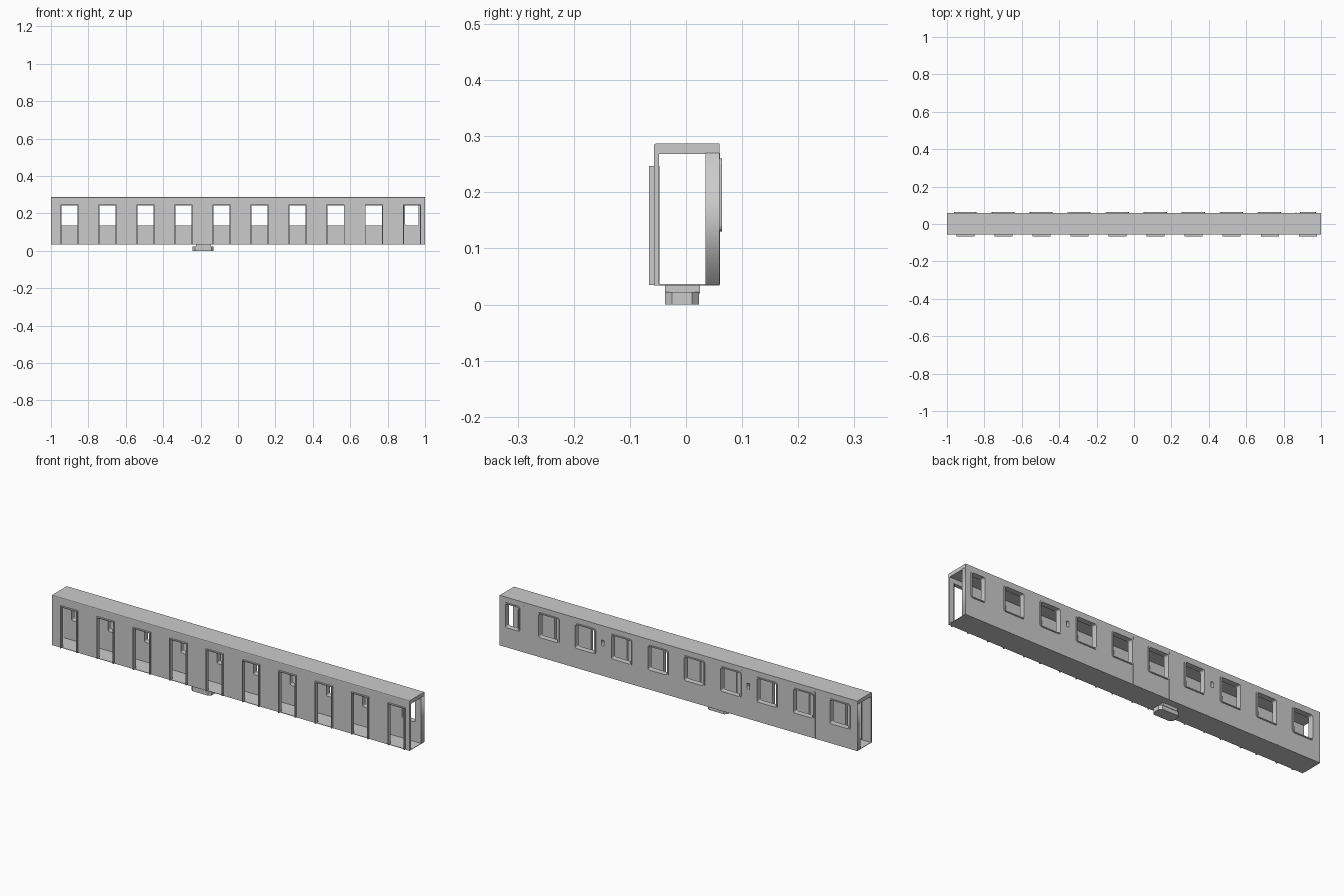
import bpy, bmesh, math

if "Cube" in bpy.data.objects:
    bpy.data.objects.remove(bpy.data.objects["Cube"])

BAYS = [-0.902 + 0.2035 * i for i in range(10)]


def add_mesh(name, boxes):
    """One object out of boxes given as (x0, x1, y0, y1, z0, z1)."""
    bm = bmesh.new()
    for x0, x1, y0, y1, z0, z1 in boxes:
        v = bmesh.ops.create_cube(bm, size=1)["verts"]
        bmesh.ops.scale(bm, vec=(x1 - x0, y1 - y0, z1 - z0), verts=v)
        bmesh.ops.translate(bm, vec=((x0 + x1) / 2, (y0 + y1) / 2, (z0 + z1) / 2), verts=v)
    me = bpy.data.meshes.new(name)
    bm.to_mesh(me)
    bm.free()
    ob = bpy.data.objects.new(name, me)
    bpy.context.collection.objects.link(ob)
    return ob


def rounded(x0, x1, z0, z1, r):
    """Rounded rectangle outline; r = 0 gives a plain rectangle."""
    if r == 0:
        return [(x0, z0), (x1, z0), (x1, z1), (x0, z1)]
    pts = []
    for cx, cz, a in ((x1 - r, z1 - r, 0), (x0 + r, z1 - r, 90), (x0 + r, z0 + r, 180), (x1 - r, z0 + r, 270)):
        for k in range(5):
            t = math.radians(a + k * 22.5)
            pts.append((cx + r * math.cos(t), cz + r * math.sin(t)))
    return pts


def plate(name, outlines, y0, y1):
    """Upright plate with holes: filled 2D outlines extruded along y."""
    cu = bpy.data.curves.new(name, "CURVE")
    cu.dimensions = "2D"
    cu.fill_mode = "BOTH"
    cu.extrude = (y1 - y0) / 2
    for pts in outlines:
        sp = cu.splines.new("POLY")
        sp.points.add(len(pts) - 1)
        for p, (x, z) in zip(sp.points, pts):
            p.co = (x, z, 0, 1)
        sp.use_cyclic_u = True
    ob = bpy.data.objects.new(name, cu)
    ob.location.y = (y0 + y1) / 2
    ob.rotation_euler.x = math.pi / 2
    bpy.context.collection.objects.link(ob)
    bpy.ops.object.select_all(action="DESELECT")
    ob.select_set(True)
    bpy.context.view_layer.objects.active = ob
    bpy.ops.object.convert(target="MESH")
    return bpy.context.object


# Front wall: piers between doorways plus a band above them
D, TOP = 0.047, 0.245
edges = [-1.0] + [e for x in BAYS for e in (x - D, x + D)] + [1.0]
walls = [(edges[i], edges[i + 1], -0.057, -0.048, 0.035, TOP) for i in range(0, len(edges), 2)]
walls.append((-1, 1, -0.057, -0.048, TOP, 0.27))
add_mesh("front_wall", walls)

# Projecting door frames
frames = []
for x in BAYS:
    frames += [(x - D - 0.001, x - D + 0.004, -0.066, -0.047, 0.035, TOP),
               (x + D - 0.004, x + D + 0.001, -0.066, -0.047, 0.035, TOP),
               (x - D - 0.001, x + D + 0.001, -0.066, -0.047, TOP - 0.002, TOP + 0.002)]
add_mesh("door_frames", frames)

# Back wall with window openings and two small vents; the last window is narrower
wins = [(x, 0.043 if i == 9 else 0.06) for i, x in enumerate(BAYS)]
holes, rims = [], []
for x, h in wins:
    hole = rounded(x - h + 0.007, x + h - 0.007, 0.135, 0.254, 0.008)
    holes.append(hole)
    rims += [rounded(x - h, x + h, 0.13, 0.26, 0.012), hole]
for x in (-0.39, 0.425):
    holes.append(rounded(x - 0.007, x + 0.007, 0.185, 0.213, 0))
plate("back_wall", [rounded(-1, 1, 0.035, 0.27, 0)] + holes, 0.035, 0.06)
plate("window_rims", rims, 0.06, 0.064)

# Thin seams between the back panels
seams = [(x + 0.137, x + 0.143, 0.059, 0.0606, 0.036, 0.27) for x in BAYS[:-1]]
add_mesh("panel_seams", seams)

# Roof slab with softened long edges, and floor sheet
roof = add_mesh("roof", [(-1, 1, -0.057, 0.06, 0.268, 0.287)])
bm = bmesh.new()
bm.from_mesh(roof.data)
front_top = [e for e in bm.edges if all(v.co.z > 0.28 and v.co.y < 0 for v in e.verts)]
bmesh.ops.bevel(bm, geom=front_top, offset=0.004, segments=2, affect="EDGES", profile=0.5)
bm.to_mesh(roof.data)
bm.free()
add_mesh("floor", [(-1, 1, -0.057, 0.06, 0.034, 0.0365)])

# Stepped pedestal beneath the floor, corners cut on the lower block
add_mesh("pedestal_neck", [(-0.224, -0.145, -0.037, 0.025, 0.02, 0.035)])
foot = add_mesh("pedestal_foot", [(-0.242, -0.13, -0.037, 0.023, 0.0, 0.022)])
bm = bmesh.new()
bm.from_mesh(foot.data)
up = [e for e in bm.edges if abs(e.verts[0].co.z - e.verts[1].co.z) > 0.01]
bmesh.ops.bevel(bm, geom=up, offset=0.012, segments=1, affect="EDGES")
bm.to_mesh(foot.data)
bm.free()
